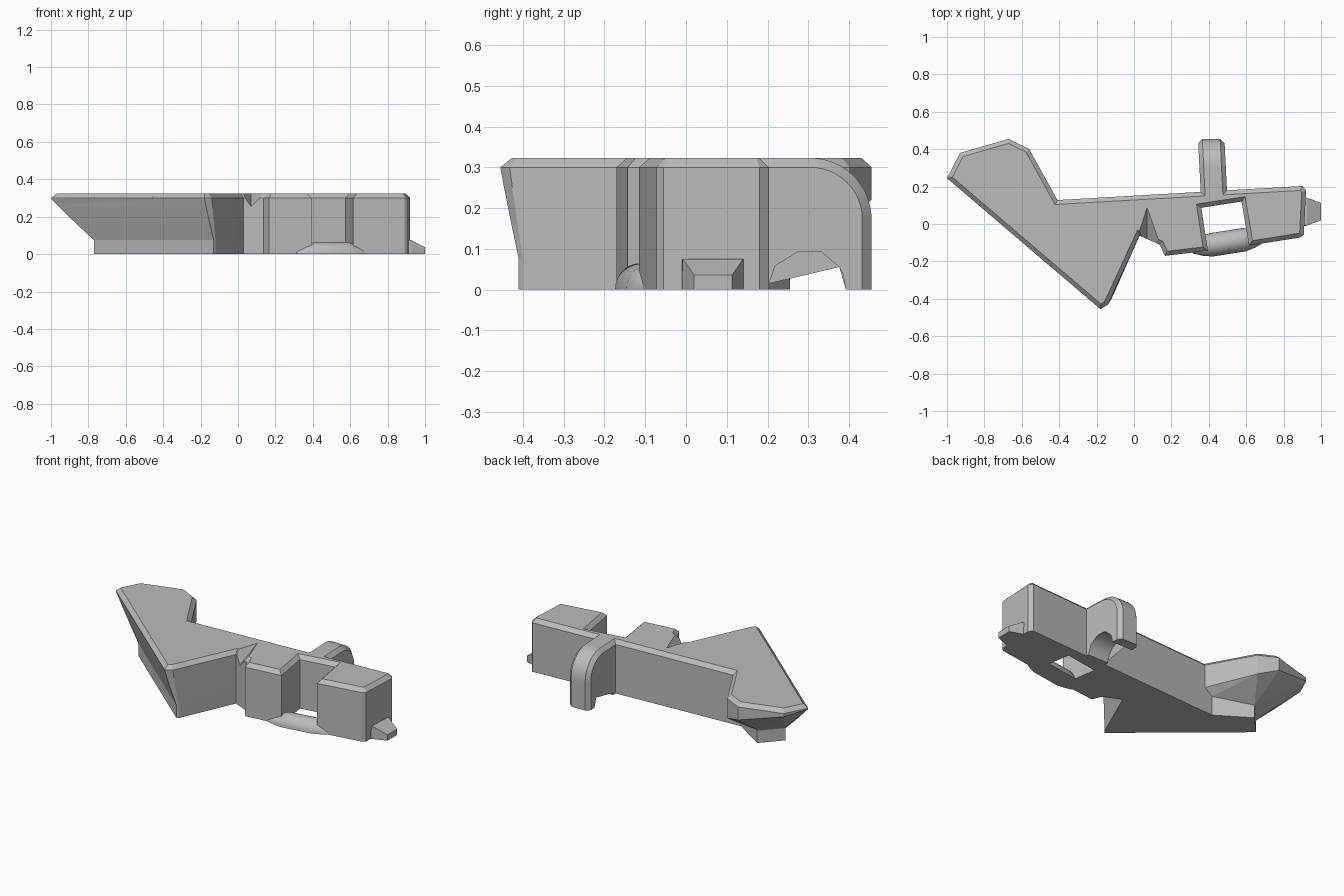
import bpy, bmesh
from math import cos, sin, pi
from mathutils import Vector

cube = bpy.data.objects.get("Cube")
if cube:
    bpy.data.objects.remove(cube, do_unlink=True)

grey = bpy.data.materials.new("plain grey")
grey.use_nodes = True
grey.diffuse_color = (0.5, 0.5, 0.5, 1)
grey.node_tree.nodes["Principled BSDF"].inputs["Base Color"].default_value = (0.5, 0.5, 0.5, 1)

H, RIM, CH = 0.323, 0.30, 0.023   # top, start of top chamfer, chamfer width


def finish(name, bm, smooth=False):
    bmesh.ops.recalc_face_normals(bm, faces=bm.faces)
    mesh = bpy.data.meshes.new(name)
    bm.to_mesh(mesh)
    bm.free()
    mesh.materials.append(grey)
    ob = bpy.data.objects.new(name, mesh)
    bpy.context.collection.objects.link(ob)
    if smooth:
        bpy.ops.object.select_all(action='DESELECT')
        ob.select_set(True)
        bpy.context.view_layer.objects.active = ob
        bpy.ops.object.shade_smooth_by_angle(angle=0.6)
    return ob


def loft(name, rings, smooth=False):
    """Join matching closed rings and cap both ends."""
    bm = bmesh.new()
    rows = [[bm.verts.new(p) for p in ring] for ring in rings]
    n = len(rows[0])
    for a, b in zip(rows, rows[1:]):
        for i in range(n):
            j = (i + 1) % n
            bm.faces.new((a[i], a[j], b[j], b[i]))
    caps = [bm.faces.new(rows[0]), bm.faces.new(rows[-1])]
    bmesh.ops.triangulate(bm, faces=caps)
    return finish(name, bm, smooth)


def hull(name, points):
    bm = bmesh.new()
    for p in points:
        bm.verts.new(p)
    res = bmesh.ops.convex_hull(bm, input=bm.verts)
    bmesh.ops.delete(bm, geom=list({v for v in res["geom_interior"]}), context='VERTS')
    return finish(name, bm)


def inset(poly, d):
    """Mitred inward offset of a clockwise outline."""
    out = []
    for i, p in enumerate(poly):
        p = Vector(p)
        e1 = (p - Vector(poly[i - 1])).normalized()
        e2 = (Vector(poly[(i + 1) % len(poly)]) - p).normalized()
        n1, n2 = Vector((e1.y, -e1.x)), Vector((e2.y, -e2.x))
        out.append(tuple(p + (n1 + n2) * d / (1 + n1.dot(n2))))
    return out


def at(poly, z):
    return [(x, y, z) for x, y in poly]


# Main body: clockwise outline, its long front-left side leaning outward with height
foot = [(-0.77, 0.137), (-0.66, 0.255), (-0.46, 0.125)]
right = [(0.90, 0.203), (0.92, 0.18), (0.908, -0.055), (0.89, -0.072),
         (0.615, -0.115), (0.575, 0.12), (0.36, 0.087), (0.395, -0.143),
         (0.165, -0.17), (0.137, -0.11), (0.03, -0.063)]
low = [(-0.12, -0.40), (-0.13, -0.41)]
high = [(-0.14, -0.432), (-0.18, -0.455)]
tip = (-1.0, 0.245)


def mix(a, b, t):
    return tuple(p + (q - p) * t for p, q in zip(a, b))


def body_ring(t):
    return ([mix(foot[0], tip, t)] + foot[1:] + right
            + [mix(a, b, t) for a, b in zip(low, high)])


rings = [at(body_ring(t), z) for z, t in ((0, 0), (0.075, 0), (0.16, 0.4), (0.25, 0.8), (RIM, 1))]
top = inset(body_ring(1), CH)
body = loft("main_body", rings + [at(top, H)])

# V-shaped relief groove in the top of the body
groove = hull("groove_cutter", [(0.07, 0.10, 0.328), (0.07, -0.21, 0.20),
                                (-0.03, -0.21, 0.328), (0.18, -0.21, 0.328)])
groove.hide_render = True
groove.hide_set(True)
cut = body.modifiers.new("groove", 'BOOLEAN')
cut.operation = 'DIFFERENCE'
cut.solver = 'EXACT'
cut.object = groove

# Paddle: flared end with chamfered top and sloping underside
paddle = [tip, (-0.93, 0.38), (-0.67, 0.455), (-0.56, 0.40), (-0.36, 0.04), (-0.45, -0.225)]
lower = [0.295, 0.28, 0.22, 0.18, 0.15, RIM]
pts = at(paddle, RIM) + at(inset(paddle, CH), H)
pts += [(x, y, z) for (x, y), z in zip(paddle, lower)]
pts += at(foot[:2], 0.08) + [(-0.46, 0.125, 0.12)]
hull("paddle", pts)


# Hook: arched bracket on the back with chamfered outer rim
def hook_profile(d):
    r = 0.15 - d
    pts = [(0.14, H - d)]
    pts += [(0.305 + r * sin(a), 0.173 + r * cos(a)) for a in (i * pi / 24 for i in range(13))]
    pts += [(0.455 - d, 0)]
    pts += [(0.295 + 0.097 * cos(a), 0.1 * sin(a)) for a in (i * pi / 16 for i in range(17))]
    return pts + [(0.14, 0)]


sections = []
for x, d in ((0.345, CH), (0.368, 0), (0.463, 0), (0.486, CH)):
    sections.append([(x + 0.05 * (0.4 - y), y, z) for y, z in hook_profile(d)])
loft("back_hook", sections, True)

# Rounded cross bar closing the front of the slot, with tapering ends
bar = []
for x, ry, rz in ((0.31, 0.03, 0.02), (0.36, 0.05, 0.045), (0.41, 0.062, 0.065),
                  (0.59, 0.062, 0.065), (0.64, 0.05, 0.045), (0.69, 0.03, 0.02)):
    cy = -0.098 + 0.155 * (x - 0.5)
    bar.append([(x - 0.155 * ry * cos(a), cy + ry * cos(a), rz * sin(a))
                for a in (i * pi / 14 for i in range(15))])
loft("cross_bar", bar, True)

# Tapered tab on the end
hull("end_tab", at([(0.90, -0.01), (0.90, 0.145), (0.92, 0.14), (0.92, -0.01)], 0)
     + at([(0.90, -0.01), (0.90, 0.145), (0.925, 0.14), (0.925, -0.008)], 0.075)
     + at([(1.0, 0.02), (1.0, 0.113)], 0) + at([(1.0, 0.02), (1.0, 0.113)], 0.036))
